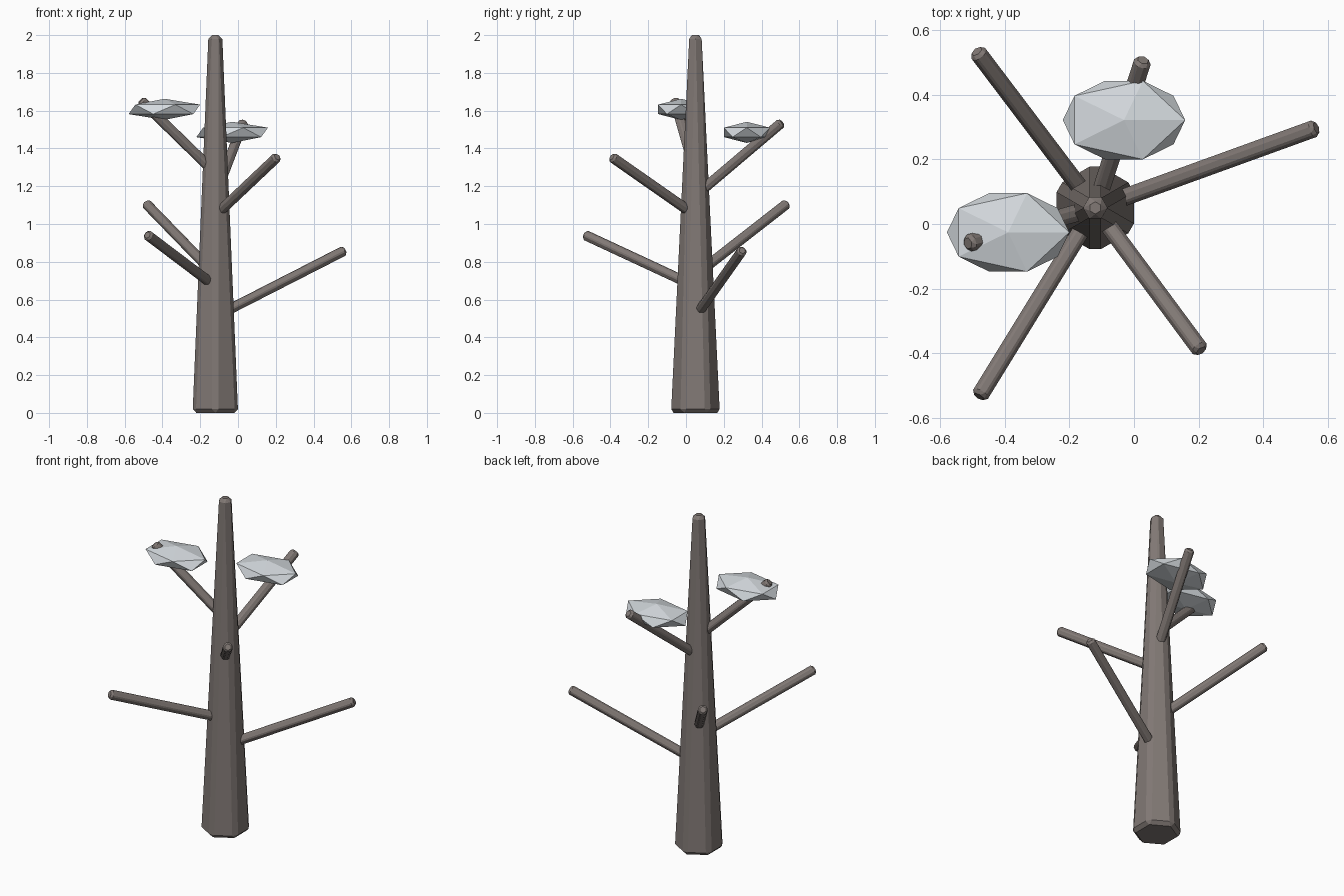
import bpy
import bmesh
from mathutils import Vector, Matrix

cube = bpy.data.objects.get("Cube")
if cube:
    bpy.data.objects.remove(cube, do_unlink=True)


def make_material(name, rgb):
    mat = bpy.data.materials.new(name)
    mat.use_nodes = True
    colour = (*rgb, 1)
    mat.diffuse_color = colour
    mat.node_tree.nodes["Principled BSDF"].inputs["Base Color"].default_value = colour
    return mat


bark = make_material("bark_brown", (0.22, 0.19, 0.177))
snow = make_material("snow_white", (0.66, 0.70, 0.73))


def finish(name, bm, mat):
    bmesh.ops.recalc_face_normals(bm, faces=bm.faces)
    mesh = bpy.data.meshes.new(name)
    bm.to_mesh(mesh)
    bm.free()
    mesh.materials.append(mat)
    obj = bpy.data.objects.new(name, mesh)
    bpy.context.collection.objects.link(obj)
    return obj


def hex_log(name, start, end, r_start, r_end, bevel):
    """Six-sided tapered log with chamfered edges, running from start to end."""
    axis = end - start
    bm = bmesh.new()
    bmesh.ops.create_cone(bm, cap_ends=True, segments=6, radius1=r_start,
                          radius2=r_end, depth=axis.length)
    bmesh.ops.bevel(bm, geom=bm.edges[:], offset=bevel, segments=1,
                    affect='EDGES', profile=0.5, clamp_overlap=False)
    turn = Matrix()
    if axis.xy.length > 0:
        turn = axis.to_track_quat('Z', 'Y').to_matrix().to_4x4()
    bm.transform(Matrix.Translation((start + end) / 2) @ turn)
    return finish(name, bm, bark)


# Trunk
ROOT = Vector((-0.12, 0.05, 0))
hex_log("trunk", ROOT, ROOT + Vector((0, 0, 2)), 0.139, 0.042, 0.02)

# Branches: height where the axis meets the trunk centre, and the tip
branches = {
    "low_left_branch": (0.51, (0.565, 0.298, 0.86)),
    "low_front_branch": (0.67, (-0.48, -0.535, 0.942)),
    "low_back_branch": (0.73, (-0.487, 0.535, 1.108)),
    "middle_front_branch": (1.045, (0.208, -0.393, 1.355)),
    "high_back_branch": (1.15, (0.028, 0.508, 1.538)),
    "high_right_branch": (1.27, (-0.515, -0.06, 1.655)),
}
for name, (height, tip) in branches.items():
    base = ROOT + Vector((0, 0, height))
    tip = Vector(tip)
    hex_log(name, base.lerp(tip, 0.08), tip, 0.031, 0.031, 0.011)

# Snow clumps
clumps = {
    "right_snow_clump": (-0.39, -0.026, 1.607),
    "back_snow_clump": (-0.031, 0.322, 1.485),
}
for name, centre in clumps.items():
    bm = bmesh.new()
    bmesh.ops.create_icosphere(bm, subdivisions=1, radius=1)
    bm.transform(Matrix.Translation(centre) @ Matrix.Diagonal((0.212, 0.143, 0.056, 1)))
    finish(name, bm, snow)
